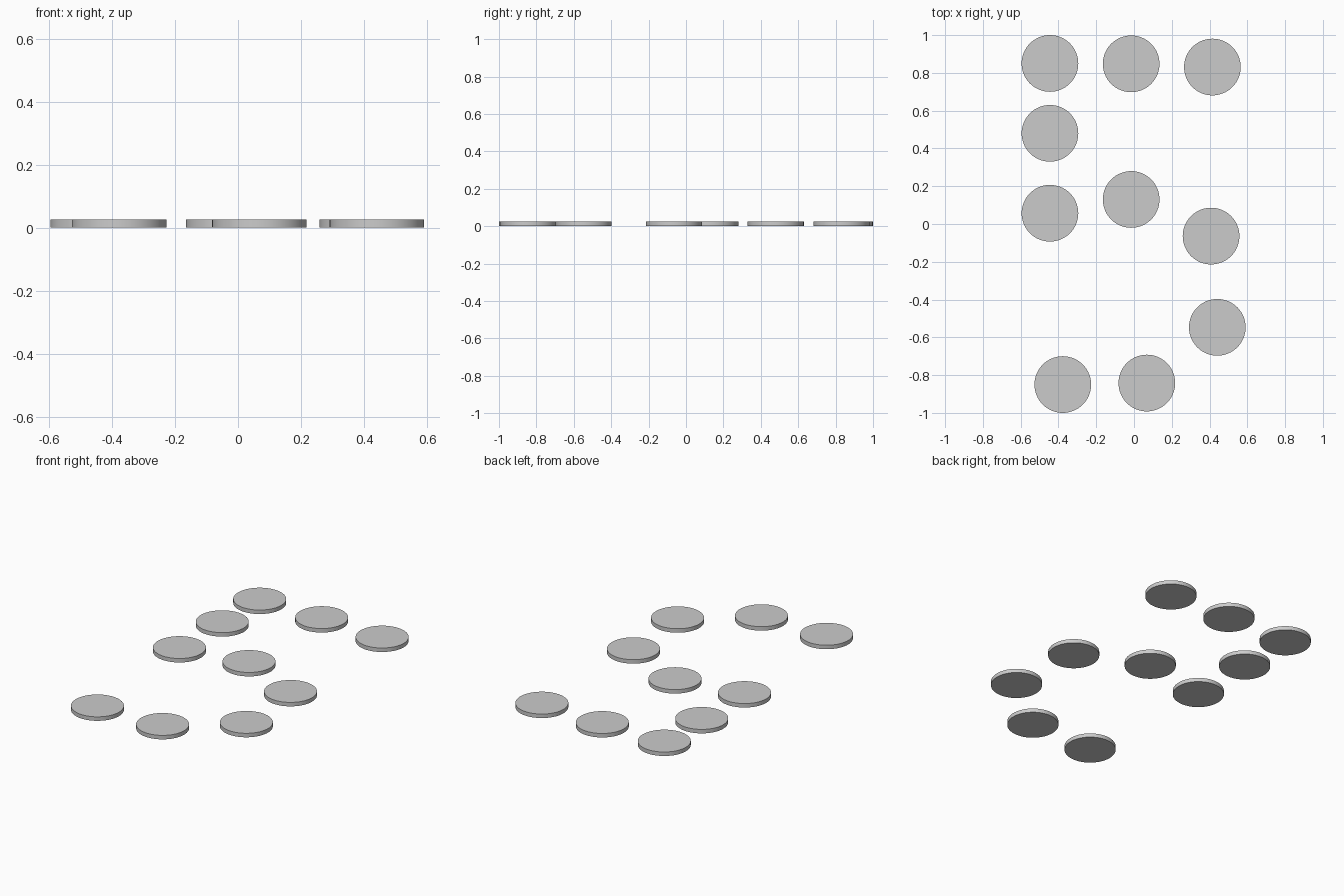
import bpy
from math import radians

if "Cube" in bpy.data.objects:
    bpy.data.objects.remove(bpy.data.objects["Cube"])

RADIUS = 0.15
THICKNESS = 0.025

# Disc centres, laid out as a dotted path of flat round tokens
centres = [
    (0.415, 0.831), (-0.015, 0.848), (-0.445, 0.85),
    (-0.445, 0.48), (-0.445, 0.057), (-0.015, 0.13),
    (0.408, -0.064), (0.441, -0.547), (0.068, -0.842), (-0.377, -0.85),
]


def add_disc(name, x, y):
    bpy.ops.mesh.primitive_cylinder_add(
        vertices=64, radius=RADIUS, depth=THICKNESS,
        location=(x, y, THICKNESS / 2))
    disc = bpy.context.object
    disc.name = name
    bpy.ops.object.shade_smooth_by_angle(angle=radians(40))


for i, (x, y) in enumerate(centres, 1):
    add_disc(f"round_disc_{i}", x, y)
